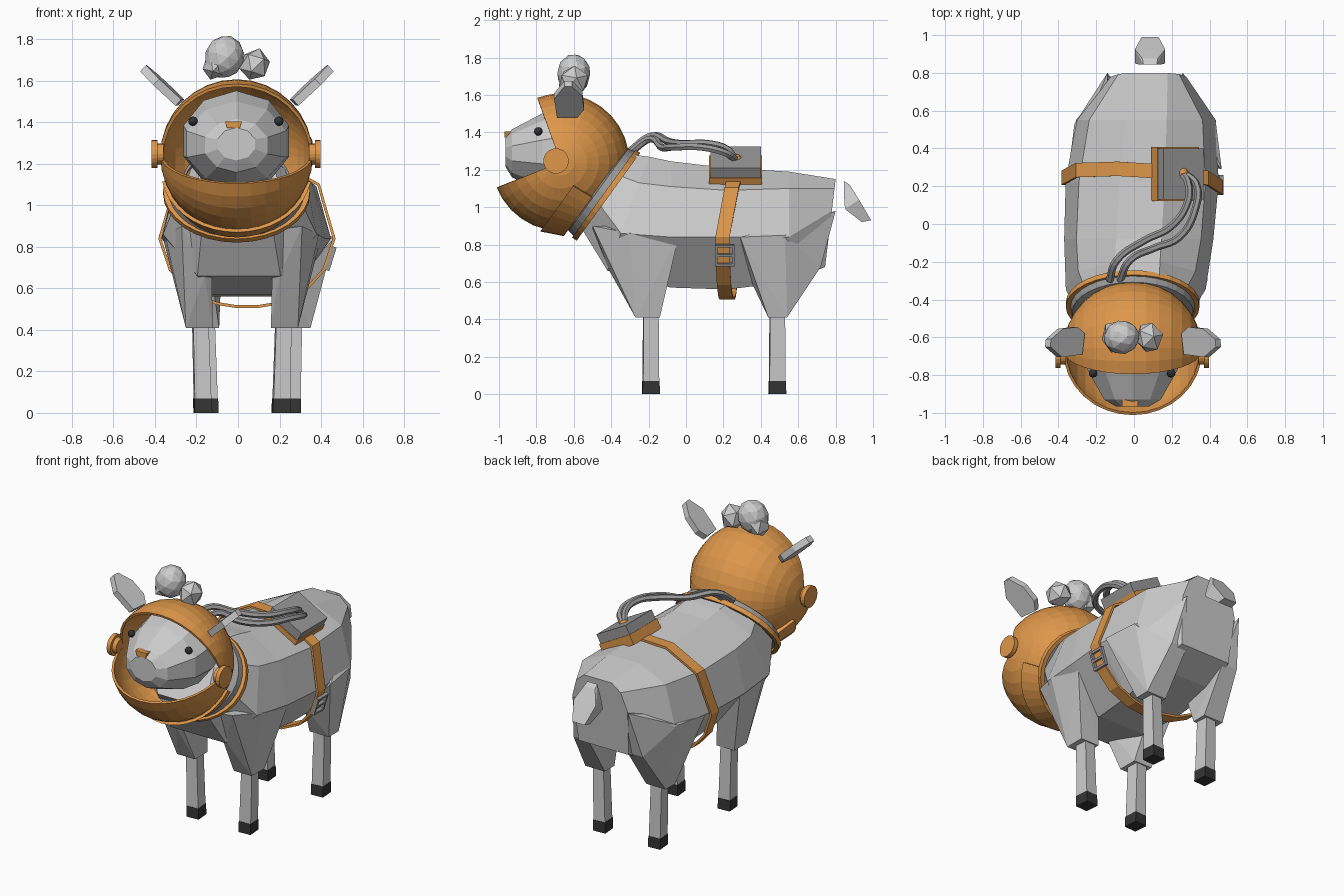
import bpy, bmesh, math
from mathutils import Vector, Matrix, Euler

if "Cube" in bpy.data.objects:
    bpy.data.objects.remove(bpy.data.objects["Cube"])


def material(name, r, g, b):
    m = bpy.data.materials.new(name)
    m.diffuse_color = (r, g, b, 1)
    m.use_nodes = True
    m.node_tree.nodes["Principled BSDF"].inputs["Base Color"].default_value = m.diffuse_color
    return m


WOOL = material("light grey wool", .6, .6, .6)
ORANGE = material("orange shell", .73, .31, .07)
METAL = material("mid grey fittings", .32, .32, .32)
DARK = material("dark hoof", .035, .035, .035)


def finish(name, bm, mat, solid=0):
    bmesh.ops.recalc_face_normals(bm, faces=bm.faces[:])
    me = bpy.data.meshes.new(name)
    bm.to_mesh(me)
    bm.free()
    me.materials.append(mat)
    ob = bpy.data.objects.new(name, me)
    bpy.context.collection.objects.link(ob)
    if solid:
        mod = ob.modifiers.new("thickness", 'SOLIDIFY')
        mod.thickness, mod.offset = solid, 0
    return ob


def grid(name, rings, mat, closed=True, loop=False, caps=False, solid=0):
    """Skin a list of point rings; closed joins each ring, loop joins last ring to first."""
    bm = bmesh.new()
    vs = [[bm.verts.new(p) for p in r] for r in rings]
    n = len(rings[0])
    for i in range(len(vs) if loop else len(vs) - 1):
        a, b = vs[i], vs[(i + 1) % len(vs)]
        for j in range(n if closed else n - 1):
            k = (j + 1) % n
            bm.faces.new((a[j], a[k], b[k], b[j]))
    if caps:
        bm.faces.new(vs[0])
        bm.faces.new(vs[-1])
    bmesh.ops.remove_doubles(bm, verts=bm.verts[:], dist=1e-5)
    return finish(name, bm, mat, solid)


def hull(name, pts, mat):
    bm = bmesh.new()
    for p in pts:
        bm.verts.new(p)
    res = bmesh.ops.convex_hull(bm, input=bm.verts[:])
    loose = [v for v in bm.verts if not v.link_faces]
    bmesh.ops.delete(bm, geom=loose, context='VERTS')
    bmesh.ops.dissolve_limit(bm, angle_limit=.02, verts=bm.verts[:], edges=bm.edges[:])
    return finish(name, bm, mat)


def box(name, loc, size, mat, rot=(0, 0, 0)):
    bm = bmesh.new()
    m = Matrix.LocRotScale(Vector(loc), Euler(rot), Vector(size))
    bmesh.ops.create_cube(bm, size=1, matrix=m)
    return finish(name, bm, mat)


def ball(name, loc, radii, mat, sub=1, floor=None, rot=(0, 0, 0)):
    bm = bmesh.new()
    m = Matrix.LocRotScale(Vector(loc), Euler(rot), Vector(radii))
    bmesh.ops.create_icosphere(bm, subdivisions=sub, radius=1, matrix=m)
    if floor:
        for v in bm.verts:
            v.co.z = max(v.co.z, floor)
    return finish(name, bm, mat)


def cx(y):
    """The body axis runs slightly askew."""
    return .03 + .06 * y


# Woolly body: y at top, top z, y shear per z, then (half width, z) down one side
SECTIONS = [
    (-.46, .72, [(.09, 1.24), (.18, 1.18), (.2, 1.08), (.12, .98)]),
    (-.28, .72, [(.12, 1.28), (.26, 1.17), (.30, 1.02), (.17, .89)]),
    (-.20, .36, [(.12, 1.27), (.31, 1.13), (.37, .86), (.2, .66)]),
    (-.08, 0, [(.12, 1.245), (.33, 1.11), (.395, .84), (.17, .57)]),
    (.22, 0, [(.12, 1.21), (.335, 1.09), (.405, .84), (.19, .56)]),
    (.55, 0, [(.11, 1.19), (.3, 1.1), (.37, .84), (.22, .6)]),
    (.80, .12, [(.1, 1.15), (.16, 1.1), (.2, .98), (.18, .68)]),
]
rings = []
for y0, shear, half in SECTIONS:
    prof = half + [(-w, z) for w, z in reversed(half)]
    ring = []
    for w, z in prof:
        y = y0 + (z - half[0][1]) * shear
        ring.append((cx(y) + w, y, z))
    rings.append(ring)
grid("woolly_body", rings, WOOL, caps=True)

# Upper legs, lower legs and hooves
FRONT = [(.14, -.27, .41), (.27, -.27, .41), (.14, -.14, .41), (.27, -.14, .41),
         (.37, -.3, .86), (.29, -.5, .9), (.38, -.04, .84), (.18, -.41, .66),
         (.19, -.08, .68), (.2, -.2, .9), (.15, -.5, .88)]
REAR = [(.15, .44, .41), (.29, .44, .41), (.15, .54, .41), (.29, .54, .41),
        (.405, .29, .84), (.375, .53, .85), (.25, .72, .68), (.14, .72, .68),
        (.2, .8, .98), (.18, .34, .62), (.2, .5, .9)]
for s, side in ((1, "right"), (-1, "left")):
    for end, pts, ly in (("front", FRONT, -.188), ("rear", REAR, .488)):
        hull(f"{end}_{side}_thigh", [(cx(ly) + s * x, y, z) for x, y, z in pts], WOOL)
        lx = cx(ly) + s * (.2 if end == "front" else .21)

        def square(z, h):
            return [(lx + h * a - s * .012 * (1 - z / .43), ly + h * b, z)
                    for a, b in ((-.85, -1.05), (1, -.95), (.85, 1.05), (-1, .95))]
        grid(f"{end}_{side}_leg", [square(.43, .04), square(.07, .043)], WOOL, caps=True)
        grid(f"{end}_{side}_hoof", [square(.07, .045), square(0, .046)], DARK, caps=True)

# Tail
TAIL = [(.845, 1.14, .035), (.875, 1.12, .04), (.925, 1.04, .08), (.99, .93, .045),
        (.94, .92, .05), (.85, .99, .08), (.845, 1.06, .06)]
hull("tail", [(.085 + s * w, y, z) for y, z, w in TAIL for s in (-1, 1)], WOOL)

# Head with tapering muzzle: y, half width, bottom z, top z
HEAD = [(-.965, .09, 1.22, 1.37), (-.93, .15, 1.165, 1.41), (-.77, .24, 1.1, 1.49),
        (-.62, .255, 1.08, 1.54), (-.48, .21, 1.1, 1.5), (-.41, .11, 1.2, 1.4)]
rings = []
for y, w, lo, hi in HEAD:
    ring = []
    for k in range(10):
        t = math.tau * (k + .5) / 10
        ring.append((-.008 + w * 1.05 * math.cos(t), y, (lo + hi) / 2 + (hi - lo) / 1.9 * math.sin(t)))
    rings.append(ring)
grid("head", rings, WOOL, caps=True)
hull("nose", [(-.022 + x, y, z) for y in (-.97, -.91)
              for x, z in ((-.042, 1.405), (.042, 1.405), (-.03, 1.372), (.03, 1.372))], ORANGE)
for s, side in ((1, "right"), (-1, "left")):
    ball(f"{side}_eye", (-.01 + s * .207, -.79, 1.405), (.023, .023, .023), DARK, 2)

# Helmet: sphere with poles on x and an open wedge at the face
C = Vector((-.007, -.67, 1.24))
R = .36
N = Vector((0, .81, -.586))      # neck axis
V = Vector((0, .586, .81))       # across the neck, towards the back
rings = []
for i in range(25):
    a = math.radians(201.5 + 268.5 * i / 24)
    rings.append([C + R * Vector((math.cos(b), math.sin(b) * math.cos(a), math.sin(b) * math.sin(a)))
                  for b in (math.pi * j / 16 for j in range(17))])
helmet = grid("helmet_shell", rings, ORANGE, closed=False, solid=.015)
bm = bmesh.new()
bm.from_mesh(helmet.data)
gone = [f for f in bm.faces if (f.calc_center_median() - C).dot(N) > .29]
bmesh.ops.delete(bm, geom=gone, context='FACES')   # neck opening
bm.to_mesh(helmet.data)
bm.free()


def neck_ring(name, prof, sx, mat, a0=0, a1=360, n=32):
    full = a1 - a0 == 360
    rings = []
    for i in range(n if full else n + 1):
        t = math.radians(a0 + (a1 - a0) * i / n)
        rings.append([C + h * N + r * (math.cos(t) * sx * Vector((1, 0, 0)) + math.sin(t) * V)
                      for r, h in prof])
    return grid(name, rings, mat, loop=full, caps=not full)


neck_ring("collar_seal", [(.215, .235), (.272, .25), (.28, .29), (.215, .29)], 1.18, METAL)
neck_ring("collar_rim", [(.268, .285), (.29, .285), (.29, .315), (.268, .315)], 1.22, ORANGE)
neck_ring("chin_guard", [(.345, .128), (.364, .128), (.31, .245), (.28, .245)], 1, ORANGE, 190, 350, 18)

# Ear discs on the helmet sides
for s, side in ((1, "right"), (-1, "left")):
    rings = [[(-.009 + s * x, -.695 + r * math.cos(t), 1.247 + r * math.sin(t))
              for t in (math.tau * k / 20 for k in range(20))]
             for x, r in ((.35, .05), (.38, .05), (.38, .068), (.407, .068))]
    grid(f"{side}_ear_disc", rings, ORANGE, caps=True)

# Ears: flat leaves (distance along ear, half width)
LEAF = [(0, -.06), (0, .05), (.06, .085), (.17, .075), (.25, .02), (.25, -.02), (.15, -.075)]
for s, side in ((1, "right"), (-1, "left")):
    pts = []
    for d, w in LEAF:
        for t in (-.02, .02):
            pts.append((-.005 + s * (.275 + d * .70 + t * .7 - w * .12),
                        -.63 + w, 1.495 + d * .66 - t * .75))
    hull(f"{side}_ear", pts, WOOL)

# Wool tuft on top of the helmet
for k, (x, z, rx, ry, rz) in enumerate([(-.065, 1.715, .095, .09, .105), (.08, 1.675, .075, .085, .085),
                                        (-.11, 1.675, .06, .09, .08)]):
    ball(f"wool_tuft_{k + 1}", (x, -.6, z), (rx, ry, rz), WOOL, 2 if k == 0 else 1, 1.605, (0, .3, .2))

# Girth strap around the body
HALF = [(.13, 1.215), (.345, 1.1), (.42, .84), (.37, .69), (.28, .59), (.15, .528), (.05, .512)]
prof = HALF + [(-w, z) for w, z in reversed(HALF)]
rings = []
for w, z in prof:
    y = .22 + .06 * (z - .84) / .35 - .06 * w if z > .84 else .22 - .06 * w
    rings.append([(.043 + w, y - .038, z), (.043 + w, y + .038, z)])
grid("girth_strap", rings, ORANGE, closed=False, loop=True, solid=.014)

# Strap buckle: three crossbars and two side bars
for k, dz in enumerate((-.05, 0, .05)):
    box(f"buckle_crossbar_{k + 1}", (.447 + dz * .3, .207, .743 + dz), (.022, .105, .014), METAL, (0, .3, 0))
for k, dy in enumerate((-.046, .046)):
    box(f"buckle_side_bar_{k + 1}", (.447, .207 + dy, .743), (.022, .014, .11), METAL, (0, .3, 0))

# Life support pack, tilted with the slope of the back
ROT = Euler((0, .5, 0))
P = Vector((.225, .265, 1.2))
UP = ROT.to_matrix() @ Vector((0, 0, 1))
box("pack_base", P - .015 * UP, (.25, .285, .065), ORANGE, ROT)
box("pack_top", P + .045 * UP, (.24, .27, .065), METAL, ROT)
ball("pack_valve", (.257, .268, 1.255), (.032, .032, .03), ORANGE, 2)

# Hoses from collar to pack
HOSES = [[(-.13, -.3, 1.3), (-.09, -.19, 1.38), (.05, -.09, 1.35), (.2, -.01, 1.34), (.285, .12, 1.34),
          (.285, .22, 1.31), (.25, .27, 1.25)],
         [(-.075, -.3, 1.29), (-.02, -.19, 1.365), (.1, -.13, 1.32), (.24, -.07, 1.32), (.325, .08, 1.32),
          (.33, .21, 1.29), (.265, .27, 1.25)]]
for k, pts in enumerate(HOSES):
    cu = bpy.data.curves.new(f"hose_{k + 1}", 'CURVE')
    cu.dimensions, cu.bevel_depth, cu.bevel_resolution = '3D', .02, 1
    cu.resolution_u = 5
    sp = cu.splines.new('BEZIER')
    sp.bezier_points.add(len(pts) - 1)
    for bp, co in zip(sp.bezier_points, pts):
        bp.co = co
        bp.handle_left_type = bp.handle_right_type = 'AUTO'
    cu.materials.append(METAL)
    ob = bpy.data.objects.new(f"hose_{k + 1}", cu)
    bpy.context.collection.objects.link(ob)
    bpy.ops.object.select_all(action='DESELECT')
    ob.select_set(True)
    bpy.context.view_layer.objects.active = ob
    bpy.ops.object.convert(target='MESH')
    for p in ob.data.polygons:
        p.use_smooth = False
